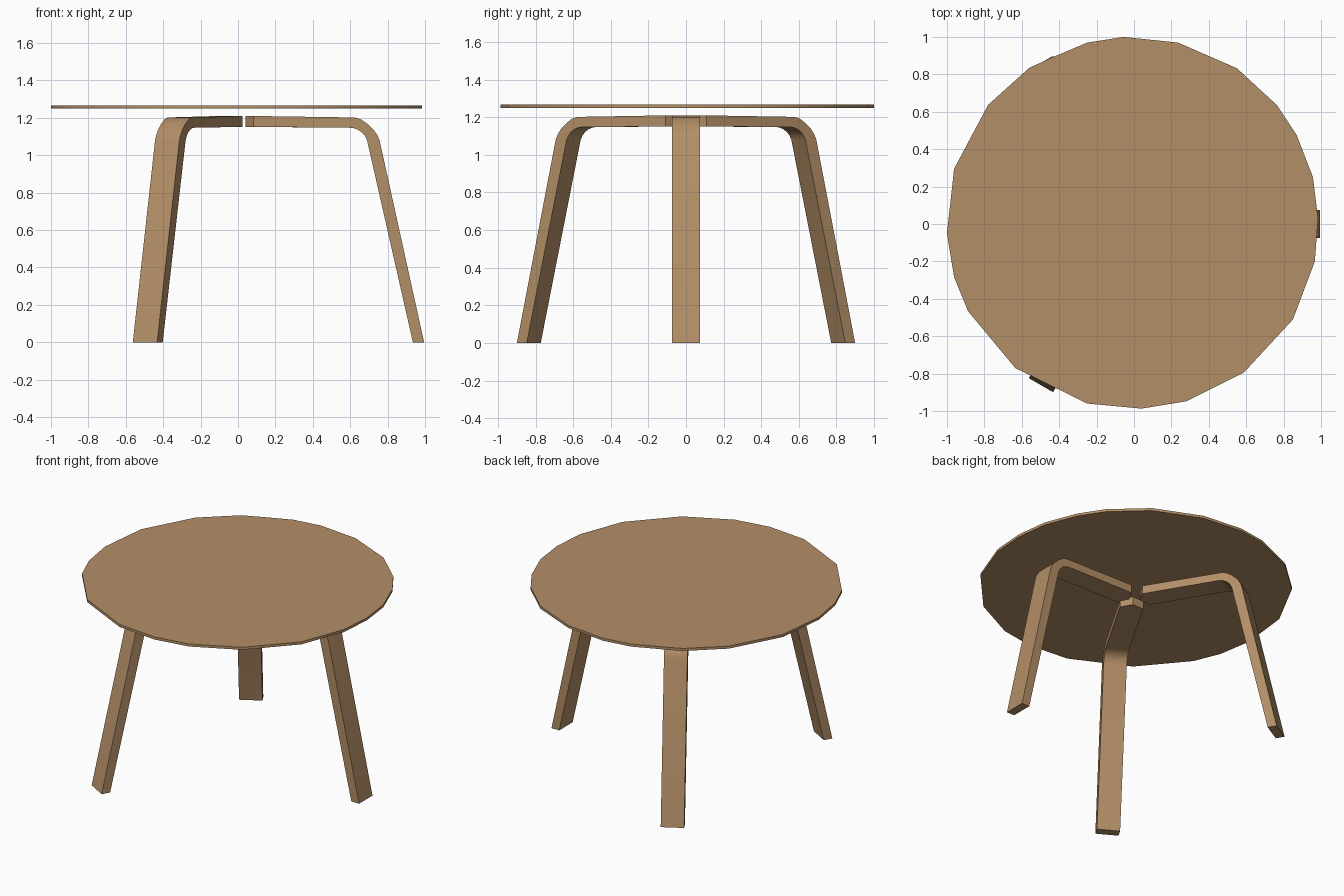
import bpy, bmesh, math
from mathutils import Matrix

if "Cube" in bpy.data.objects:
    bpy.data.objects.remove(bpy.data.objects["Cube"])

wood = bpy.data.materials.new("light wood")
wood.diffuse_color = (0.45, 0.272, 0.135, 1)
wood.use_nodes = True
wood.node_tree.nodes["Principled BSDF"].inputs["Base Color"].default_value = wood.diffuse_color


def finish(name, bm):
    bmesh.ops.recalc_face_normals(bm, faces=bm.faces)
    me = bpy.data.meshes.new(name)
    bm.to_mesh(me)
    bm.free()
    me.materials.append(wood)
    ob = bpy.data.objects.new(name, me)
    bpy.context.collection.objects.link(ob)
    bpy.ops.object.select_all(action='DESELECT')
    ob.select_set(True)
    bpy.context.view_layer.objects.active = ob
    bpy.ops.object.shade_smooth_by_angle(angle=math.radians(35))
    return ob


# Tabletop: thin slab with an uneven round outline
outline = [(-.055, 1), (.235, .97), (.55, .833), (.765, .635), (.87, .475),
           (.957, .25), (.984, .03), (.967, -.2), (.85, -.51), (.587, -.795),
           (.28, -.948), (.04, -.987), (-.25, -.96), (-.635, -.77),
           (-.887, -.467), (-.962, -.284), (-1, -.05), (-.962, .295),
           (-.78, .637), (-.56, .835), (-.45, .885), (-.25, .97)]
bm = bmesh.new()
base = bm.faces.new([bm.verts.new((x, y, 1.249)) for x, y in outline])
ext = bmesh.ops.extrude_face_region(bm, geom=[base], use_keep_orig=True)
for g in ext["geom"]:
    if isinstance(g, bmesh.types.BMVert):
        g.co.z = 1.267
finish("tabletop", bm)

# Bent legs: outer and inner edge of the profile (radius, height)
W = 0.075
TIP = 0.04                       # point of the mitred inner end
END = TIP + W / math.tan(math.radians(60))
outer = [(END, 1.21), (.623, 1.202), (.655, 1.193), (.69, 1.17),
         (.725, 1.137), (.745, 1.108), (.757, 1.08), (.995, 0)]
inner = [(END, 1.152), (.605, 1.147), (.622, 1.144), (.642, 1.136),
         (.663, 1.122), (.678, 1.104), (.69, 1.08), (.935, 0)]


def make_leg(name, angle):
    bm = bmesh.new()

    def row(pts, y):
        return [bm.verts.new((r, y, z)) for r, z in pts]

    ol, orr = row(outer, W), row(outer, -W)
    il, ir = row(inner, W), row(inner, -W)
    n = len(outer)
    tip_top = bm.verts.new((TIP, 0, 1.21))
    tip_low = bm.verts.new((TIP, 0, 1.152))
    for i in range(n - 1):
        j = i + 1
        bm.faces.new((ol[i], ol[j], il[j], il[i]))
        bm.faces.new((orr[i], orr[j], ir[j], ir[i]))
        for a, b, tip in ((ol, orr, tip_top), (il, ir, tip_low)):
            f = [a[i], a[j], b[j], b[i]]
            bm.faces.new(f + [tip] if i == 0 else f)
    # mitred inner end and foot
    bm.faces.new((ol[0], il[0], tip_low, tip_top))
    bm.faces.new((orr[0], ir[0], tip_low, tip_top))
    bm.faces.new((ol[-1], orr[-1], ir[-1], il[-1]))
    bm.transform(Matrix.Rotation(math.radians(angle), 4, 'Z'))
    finish(name, bm)


for name, angle in (("right_leg", 0), ("back_leg", 120), ("front_leg", 240)):
    make_leg(name, angle)
